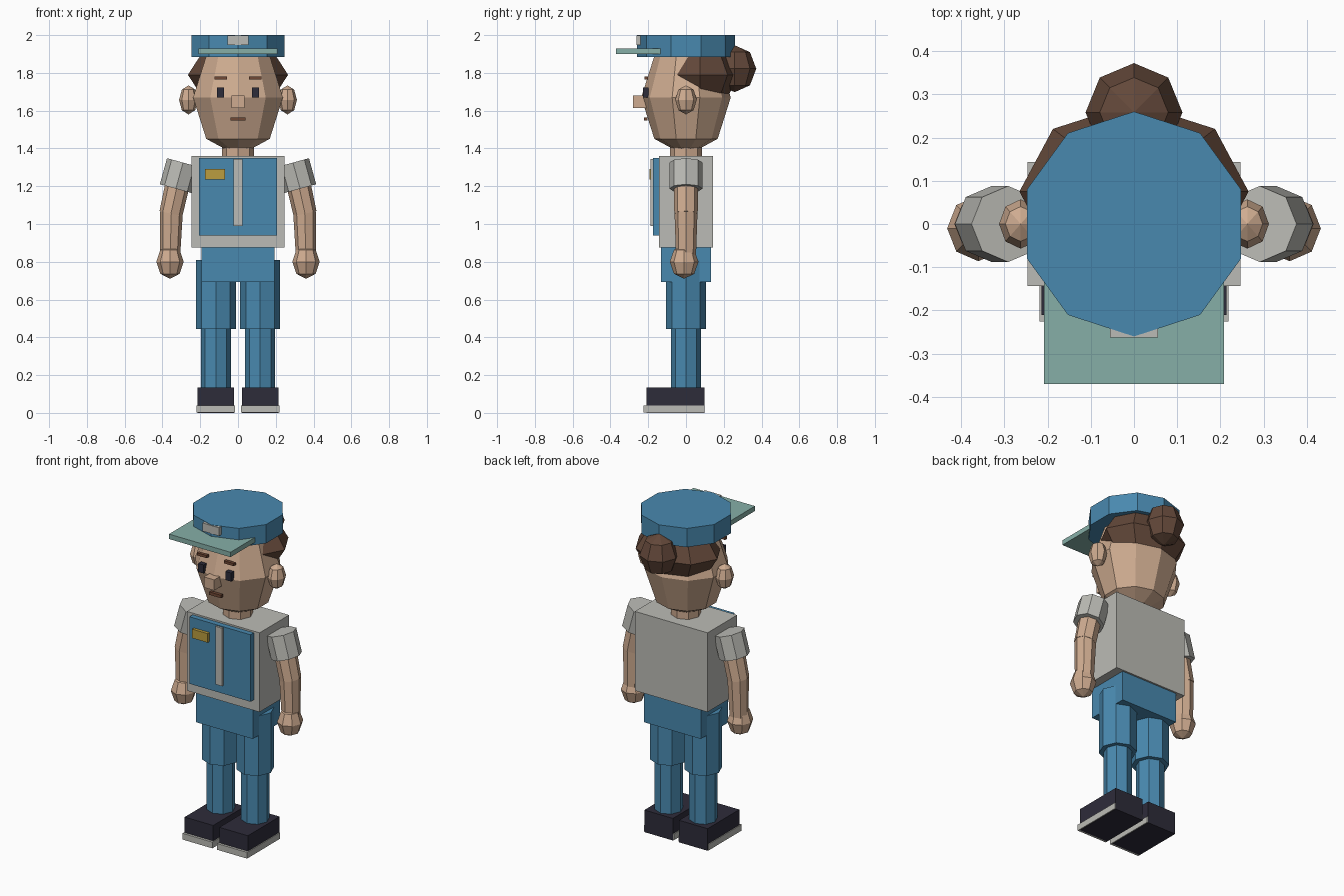
import bpy, bmesh, math
from mathutils import Vector, Matrix

if "Cube" in bpy.data.objects:
    bpy.data.objects.remove(bpy.data.objects["Cube"])


def material(name, rgb):
    m = bpy.data.materials.new(name)
    m.diffuse_color = (*rgb, 1)
    m.use_nodes = True
    m.node_tree.nodes["Principled BSDF"].inputs["Base Color"].default_value = m.diffuse_color
    return m


BLUE = material("uniform blue", (0.066, 0.25, 0.43))
GREY = material("shirt grey", (0.50, 0.50, 0.465))
SKIN = material("skin", (0.62, 0.41, 0.28))
BROWN = material("hair brown", (0.125, 0.065, 0.042))
DARK = material("shoe dark", (0.027, 0.025, 0.042))
TEAL = material("visor teal", (0.24, 0.43, 0.39))
GOLD = material("badge gold", (0.50, 0.34, 0.05))
LIP = material("brow brown", (0.16, 0.065, 0.035))


def finish(name, bm, mat):
    bmesh.ops.recalc_face_normals(bm, faces=bm.faces)
    me = bpy.data.meshes.new(name)
    bm.to_mesh(me)
    bm.free()
    me.materials.append(mat)
    ob = bpy.data.objects.new(name, me)
    bpy.context.collection.objects.link(ob)
    return ob


def box(name, mat, x, y, z):
    """Box given as (min, max) on every axis."""
    bm = bmesh.new()
    bmesh.ops.create_cube(bm, size=1)
    for v in bm.verts:
        v.co = Vector([(a + b) / 2 + c * (b - a) for c, (a, b) in zip(v.co, (x, y, z))])
    return finish(name, bm, mat)


def lathe(name, mat, rings, n, matrix):
    """Stack of n-sided rings (radius, height); a zero radius makes a pole."""
    bm = bmesh.new()
    loops = []
    for r, h in rings:
        if r == 0:
            loops.append([bm.verts.new((0, 0, h))] * n)
        else:
            loops.append([bm.verts.new((r * math.sin(math.tau * i / n),
                                        r * math.cos(math.tau * i / n), h)) for i in range(n)])
    for lo, hi in zip(loops, loops[1:]):
        for i in range(n):
            j = (i + 1) % n
            bm.faces.new(list(dict.fromkeys((lo[i], lo[j], hi[j], hi[i]))))
    for loop, (r, h) in ((loops[0], rings[0]), (loops[-1], rings[-1])):
        if r:
            bm.faces.new(loop)
    bm.transform(matrix)
    return finish(name, bm, mat)


def ball(name, mat, center, radii, n=8):
    s = math.sqrt(0.5)
    rings = [(0, -1), (s, -s), (1, 0), (s, s), (0, 1)]
    return lathe(name, mat, rings, n, Matrix.Translation(center) @ Matrix.Diagonal((*radii, 1)))


def tube(name, mat, a, b, ra, rb, n=8):
    """Prism running from a to b."""
    a, b = Vector(a), Vector(b)
    d = b - a
    tilt = Vector((0, 0, 1)).rotation_difference(d).to_matrix().to_4x4() if d.z > 0 else \
        Matrix.Rotation(math.atan2(d.x, d.z), 4, 'Y')
    return lathe(name, mat, [(ra, 0), (rb, d.length)], n, Matrix.Translation(a) @ tilt)


# Cap
tube("cap_crown", BLUE, (0, 0, 1.885), (0, 0, 2.0), 0.26, 0.26, 10)
box("cap_visor", TEAL, (-0.208, 0.208), (-0.37, -0.132), (1.9, 1.93))
box("cap_badge", GREY, (-0.056, 0.056), (-0.263, -0.235), (1.948, 1.998))

# Head and hair
ball("head", SKIN, (0, 0, 1.67), (0.25, 0.237, 0.31), 10)
ball("hair", BROWN, (0, 0.075, 1.79), (0.265, 0.205, 0.17))
ball("hair_bun", BROWN, (0, 0.258, 1.822), (0.112, 0.114, 0.124))
tube("neck", SKIN, (0, 0, 1.34), (0, 0, 1.44), 0.085, 0.085)

# Face
box("nose", SKIN, (-0.035, 0.035), (-0.28, -0.2), (1.615, 1.68))
box("mouth", LIP, (-0.04, 0.04), (-0.222, -0.203), (1.547, 1.565))

# Torso and clothing front
box("torso", GREY, (-0.246, 0.246), (-0.143, 0.143), (0.875, 1.36))
box("vest_front", BLUE, (-0.207, 0.207), (-0.175, -0.135), (0.94, 1.35))
box("placket", GREY, (-0.023, 0.023), (-0.187, -0.17), (0.99, 1.345))
box("name_badge", GOLD, (-0.175, -0.07), (-0.194, -0.17), (1.235, 1.29))
box("pelvis", BLUE, (-0.193, 0.193), (-0.132, 0.132), (0.692, 0.88))

for s, side in ((-1, "left"), (1, "right")):
    def span(a, b):
        return tuple(sorted((s * a, s * b)))

    # Face details
    box(side + "_eye", DARK, span(0.074, 0.111), (-0.227, -0.198), (1.67, 1.722))
    box(side + "_eyebrow", LIP, span(0.058, 0.125), (-0.22, -0.2), (1.765, 1.781))
    ball(side + "_ear", SKIN, (s * 0.262, 0, 1.657), (0.05, 0.057, 0.077))

    # Arm
    tube(side + "_sleeve", GREY, (s * 0.291, 0, 1.325), (s * 0.329, 0, 1.187), 0.088, 0.088)
    tube(side + "_upper_arm", SKIN, (s * 0.3, 0, 1.3), (s * 0.355, 0, 1.055), 0.066, 0.062)
    tube(side + "_forearm", SKIN, (s * 0.353, 0, 1.065), (s * 0.36, -0.008, 0.8), 0.061, 0.052)
    ball(side + "_hand", SKIN, (s * 0.36, -0.01, 0.8), (0.072, 0.076, 0.09))

    # Leg
    x = s * 0.117
    tube(side + "_thigh", BLUE, (x, 0, 0.443), (x, 0, 0.81), 0.106, 0.106)
    tube(side + "_shin", BLUE, (x, 0, 0.12), (x, 0, 0.46), 0.08, 0.08)

    # Shoe
    box(side + "_shoe", DARK, span(0.021, 0.214), (-0.21, 0.097), (0, 0.135))
    box(side + "_sole", GREY, span(0.016, 0.219), (-0.225, 0.095), (0.002, 0.04))
